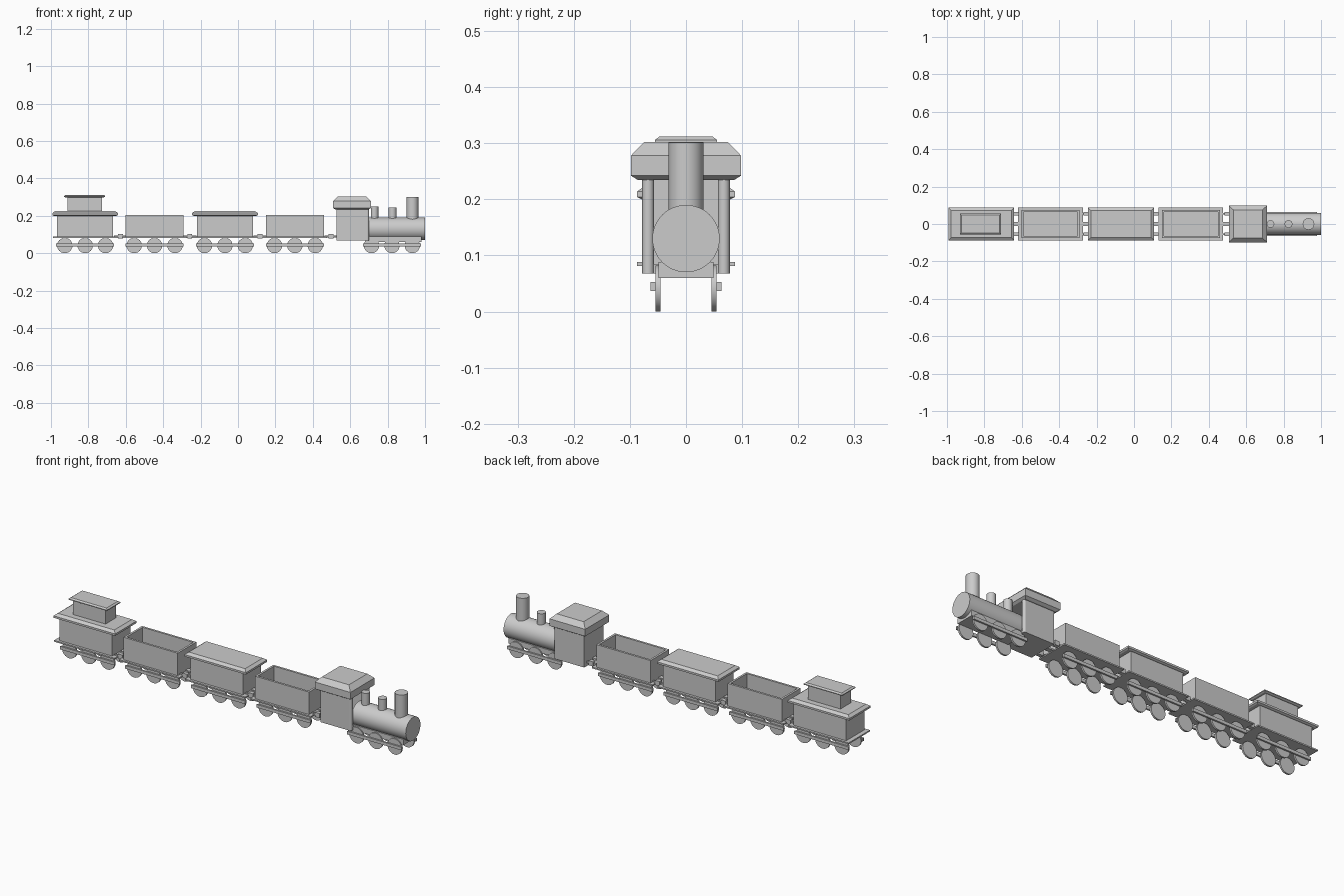
import bpy, bmesh, math
from mathutils import Matrix

if "Cube" in bpy.data.objects:
    bpy.data.objects.remove(bpy.data.objects["Cube"])


def finish(name, bm, smooth=False):
    bmesh.ops.recalc_face_normals(bm, faces=bm.faces)
    me = bpy.data.meshes.new(name)
    bm.to_mesh(me)
    bm.free()
    ob = bpy.data.objects.new(name, me)
    bpy.context.collection.objects.link(ob)
    if smooth:
        bpy.ops.object.select_all(action='DESELECT')
        ob.select_set(True)
        bpy.context.view_layer.objects.active = ob
        bpy.ops.object.shade_smooth_by_angle(angle=math.radians(35))
    return ob


def stack(name, cx, rings, cy=0, closed=False):
    """Loft rectangles given as (half x, half y, z); closed joins last to first."""
    bm = bmesh.new()
    loops = [[bm.verts.new((cx + sx * hx, cy + sy * hy, z))
              for sx, sy in ((-1, -1), (1, -1), (1, 1), (-1, 1))] for hx, hy, z in rings]
    pairs = list(zip(loops, loops[1:]))
    if closed:
        pairs.append((loops[-1], loops[0]))
    else:
        bm.faces.new(loops[0])
        bm.faces.new(loops[-1])
    for a, b in pairs:
        for i in range(4):
            j = (i + 1) % 4
            bm.faces.new((a[i], a[j], b[j], b[i]))
    return finish(name, bm)


def box(name, x0, x1, y0, y1, z0, z1):
    hx, hy = (x1 - x0) / 2, (y1 - y0) / 2
    return stack(name, (x0 + x1) / 2, [(hx, hy, z0), (hx, hy, z1)], (y0 + y1) / 2)


def cylinder(name, centre, r, length, axis='Z', seg=32):
    bm = bmesh.new()
    rot = {'Z': Matrix(), 'X': Matrix.Rotation(math.pi / 2, 4, 'Y'),
           'Y': Matrix.Rotation(math.pi / 2, 4, 'X')}[axis]
    bmesh.ops.create_cone(bm, cap_ends=True, segments=seg, radius1=r, radius2=r,
                          depth=length, matrix=Matrix.Translation(centre) @ rot)
    return finish(name, bm, True)


def wheels(prefix, cx):
    for side, label in ((-1, 'near'), (1, 'far')):
        for i in (-1, 0, 1):
            cylinder(f'{prefix}_wheel_{label}_{i + 2}', (cx + i * 0.109, side * 0.05, 0.041),
                     0.041, 0.009, 'Y')
        y = sorted((side * 0.054, side * 0.063))
        box(f'{prefix}_side_rod_{label}', cx - 0.155, cx + 0.155, *y, 0.037, 0.053)


def floor(prefix, cx, half=0.173):
    box(prefix + '_floor', cx - half, cx + half, -0.087, 0.087, 0.081, 0.088)


def roof(name, cx, hx, hy, z):
    stack(name, cx, [(hx - 0.008, hy - 0.008, z - 0.004), (hx, hy, z), (hx, hy, z + 0.01),
                     (hx - 0.015, hy - 0.015, z + 0.021)])


# Wagons: caboose, open, covered, open
for prefix, cx in (('caboose', -0.817), ('rear_open_wagon', -0.446),
                   ('covered_wagon', -0.07), ('front_open_wagon', 0.304)):
    wheels(prefix, cx)
    floor(prefix, cx)
    if 'open' in prefix:
        hx, hy, t = 0.155, 0.076, 0.011
        stack(prefix + '_body', cx, [(hx, hy, 0.086), (hx, hy, 0.204), (hx - t, hy - t, 0.204),
                                     (hx - t, hy - t, 0.086)], closed=True)
    else:
        box(prefix + '_body', cx - 0.15, cx + 0.15, -0.074, 0.074, 0.086, 0.206)
        roof(prefix + '_roof', cx, 0.176, 0.087, 0.204)

# Caboose lookout
box('lookout_body', -0.912, -0.727, -0.042, 0.042, 0.22, 0.303)
stack('lookout_roof', -0.82, [(0.103, 0.048, 0.298), (0.11, 0.055, 0.302),
                              (0.11, 0.055, 0.306), (0.102, 0.047, 0.312)])

# Couplings with a pair of buffers
for i, x in enumerate((-0.628, -0.258, 0.118, 0.498)):
    box(f'coupling_bar_{i}', x - 0.035, x + 0.035, -0.012, 0.012, 0.085, 0.093)
    for side in (-1, 1):
        box(f'coupling_buffer_{i}_{side}', x - 0.013, x + 0.013,
            side * 0.055 - 0.01, side * 0.055 + 0.01, 0.079, 0.103)
        box(f'buffer_rod_{i}_{side}', x - 0.035, x + 0.035,
            side * 0.055 - 0.005, side * 0.055 + 0.005, 0.086, 0.094)

# Locomotive running gear and boiler
wheels('locomotive', 0.823)
box('locomotive_chassis', 0.69, 0.98, -0.049, 0.049, 0.06, 0.088)
cylinder('boiler', (0.845, 0, 0.13), 0.06, 0.31, 'X', 48)
for name, x, r, top in (('chimney', 0.933, 0.031, 0.301), ('steam_dome', 0.826, 0.021, 0.245),
                        ('sand_dome', 0.73, 0.02, 0.25)):
    cylinder(name, (x, 0, (0.16 + top) / 2), r, top - 0.16)

# Cab: side walls with rounded front edges, back wall and floor
for side in (-1, 1):
    y = sorted((side * 0.057, side * 0.078))
    box(f'cab_side_{side}', 0.527, 0.69, *y, 0.068, 0.237)
    cylinder(f'cab_post_{side}', (0.69, side * 0.0675, 0.1525), 0.0105, 0.169, seg=24)
box('cab_back', 0.527, 0.547, -0.06, 0.06, 0.068, 0.237)
box('cab_floor', 0.527, 0.695, -0.06, 0.06, 0.068, 0.085)
stack('cab_roof', 0.609, [(0.09, 0.085, 0.234), (0.102, 0.098, 0.242), (0.102, 0.098, 0.278),
                          (0.077, 0.075, 0.302)])
